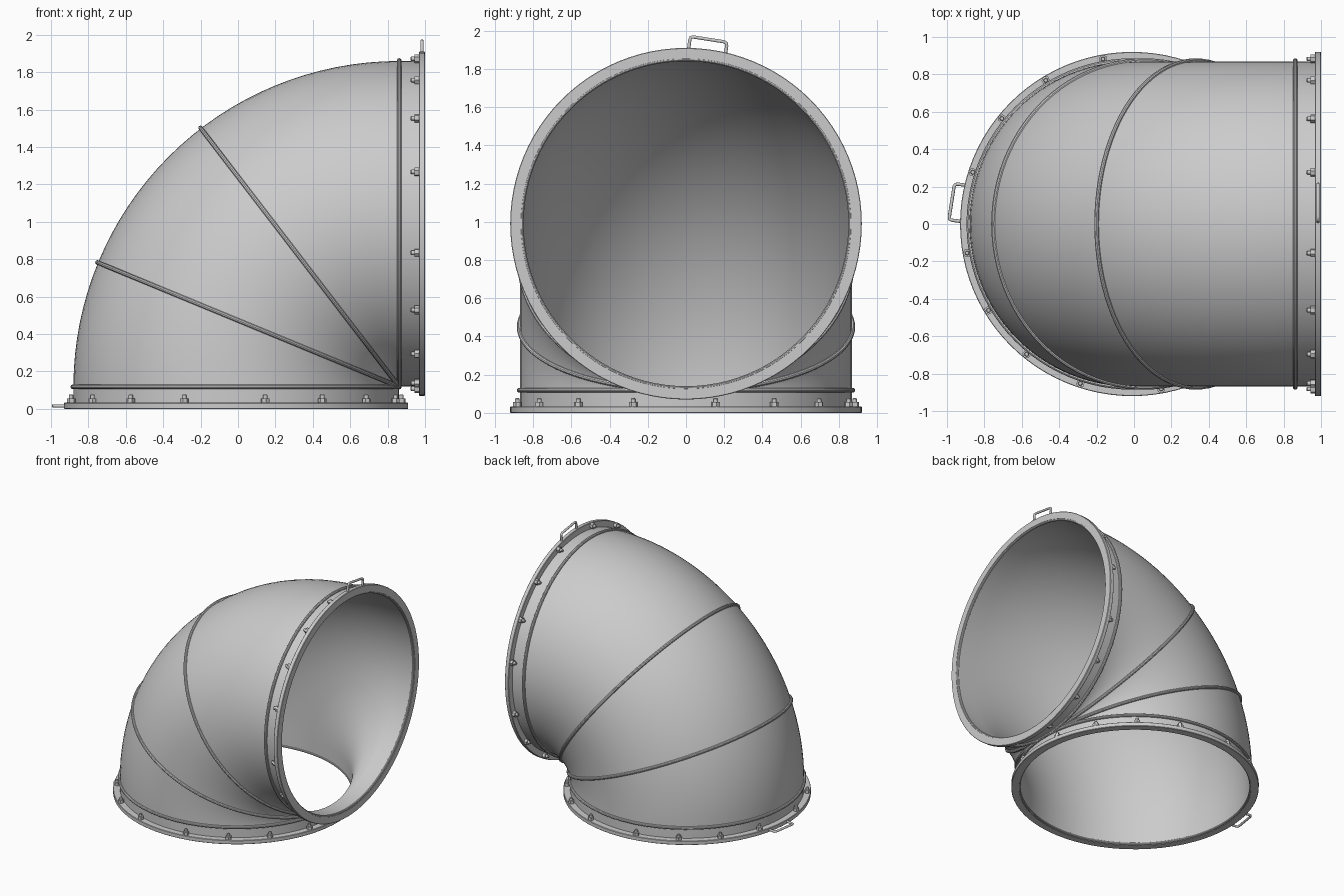
import bpy, bmesh
from math import sin, cos, pi, radians
from mathutils import Vector

if "Cube" in bpy.data.objects:
    bpy.data.objects.remove(bpy.data.objects["Cube"])

Y = Vector((0, 1, 0))
R_BEND, R_OUT, R_IN = 0.872, 0.87, 0.855
PIVOT = Vector((0.862, 0, 0.118))      # centre of the 90 degree bend


def make_object(name, bm):
    bmesh.ops.remove_doubles(bm, verts=bm.verts, dist=1e-5)
    bmesh.ops.recalc_face_normals(bm, faces=bm.faces)
    me = bpy.data.meshes.new(name)
    bm.to_mesh(me)
    bm.free()
    ob = bpy.data.objects.new(name, me)
    bpy.context.collection.objects.link(ob)
    bpy.ops.object.select_all(action='DESELECT')
    ob.select_set(True)
    bpy.context.view_layer.objects.active = ob
    bpy.ops.object.shade_smooth_by_angle(angle=radians(35))
    return ob


def skin(bm, rings, closed):
    """Join rings of verts with quads."""
    n = len(rings[0])
    for i in range(len(rings) - (0 if closed else 1)):
        a, b = rings[i], rings[(i + 1) % len(rings)]
        for j in range(n):
            k = (j + 1) % n
            bm.faces.new((a[j], a[k], b[k], b[j]))


def ring(bm, o, u, r, n):
    return [bm.verts.new(o + r * (cos(2 * pi * j / n) * u + sin(2 * pi * j / n) * Y))
            for j in range(n)]


def lathe(bm, profile, o, u, axis, n, closed=True):
    v = axis.cross(u)
    rings = [[bm.verts.new(o + h * axis + r * (cos(2 * pi * j / n) * u + sin(2 * pi * j / n) * v))
              for j in range(n)] for r, h in profile]
    skin(bm, rings, closed)
    if not closed:
        bm.faces.new(rings[-1])
        bm.faces.new(rings[0])


def circle_profile(r, h, tube, n=10):
    return [(r + tube * cos(2 * pi * i / n), h + tube * sin(2 * pi * i / n)) for i in range(n)]


def station(deg):
    a = radians(deg)
    u = Vector((-cos(a), 0, sin(a)))
    return PIVOT + R_BEND * u, u, Vector((sin(a), 0, cos(a)))


# elbow pipe: outer skin along the path, then inner skin back
path = []
o, u, t = station(0)
path.append((o - 0.112 * t, u))
path += [station(90 * i / 32)[:2] for i in range(33)]
o, u, t = station(90)
path.append((o + 0.132 * t, u))
bm = bmesh.new()
rings = [ring(bm, o, u, R_OUT, 96) for o, u in path]
rings += [ring(bm, o, u, R_IN, 96) for o, u in reversed(path)]
skin(bm, rings, True)
make_object("elbow_pipe", bm)

# raised seam beads around the pipe
for i, deg in enumerate((0, 22.4, 52.5, 90)):
    o, u, t = station(deg)
    bm = bmesh.new()
    lathe(bm, circle_profile(0.873, 0, 0.0125), o, u, t, 96)
    make_object(f"seam_bead_{i + 1}", bm)

# both ends: flange, inner lip, nuts and handle
ends = {"bottom": (Vector((-0.01, 0, 0)), Vector((-1, 0, 0)), Vector((0, 0, 1))),
        "side": (Vector((1, 0, 0.99)), Vector((0, 0, 1)), Vector((-1, 0, 0)))}
for name, (E, u, n) in ends.items():
    bm = bmesh.new()
    lathe(bm, [(0.864, 0), (0.917, 0), (0.92, 0.003), (0.92, 0.03), (0.917, 0.033), (0.864, 0.033)],
          E, u, n, 96)
    make_object(name + "_flange", bm)

    bm = bmesh.new()
    lathe(bm, circle_profile(0.860, 0.012, 0.010), E, u, n, 96)
    make_object(name + "_inner_lip", bm)

    bm = bmesh.new()
    for quarter in range(4):
        for deg in (18, 39, 59, 80):
            a = radians(deg + 90 * quarter)
            d = cos(a) * u + sin(a) * Y
            p = E + 0.896 * d
            lathe(bm, [(0.023, 0.03), (0.023, 0.056)], p, d, n, 6, False)
            lathe(bm, [(0.012, 0.05), (0.012, 0.073), (0.009, 0.077)], p, d, n, 12, False)
    make_object(name + "_bolts", bm)

    # bent wire handle with clipped corners
    cu = bpy.data.curves.new(name + "_handle", 'CURVE')
    cu.dimensions = '3D'
    cu.bevel_depth = 0.009
    cu.bevel_resolution = 3
    cu.use_fill_caps = True
    pts = [(0.89, 0.207), (0.93, 0.213), (0.944, 0.212), (0.952, 0.200),
           (0.977, 0.040), (0.975, 0.025), (0.962, 0.020), (0.90, 0.012)]
    sp = cu.splines.new('POLY')
    sp.points.add(len(pts) - 1)
    for q, (r, y) in zip(sp.points, pts):
        q.co = (*(E + r * u + y * Y + 0.016 * n), 1)
    bpy.context.collection.objects.link(bpy.data.objects.new(name + "_handle", cu))
